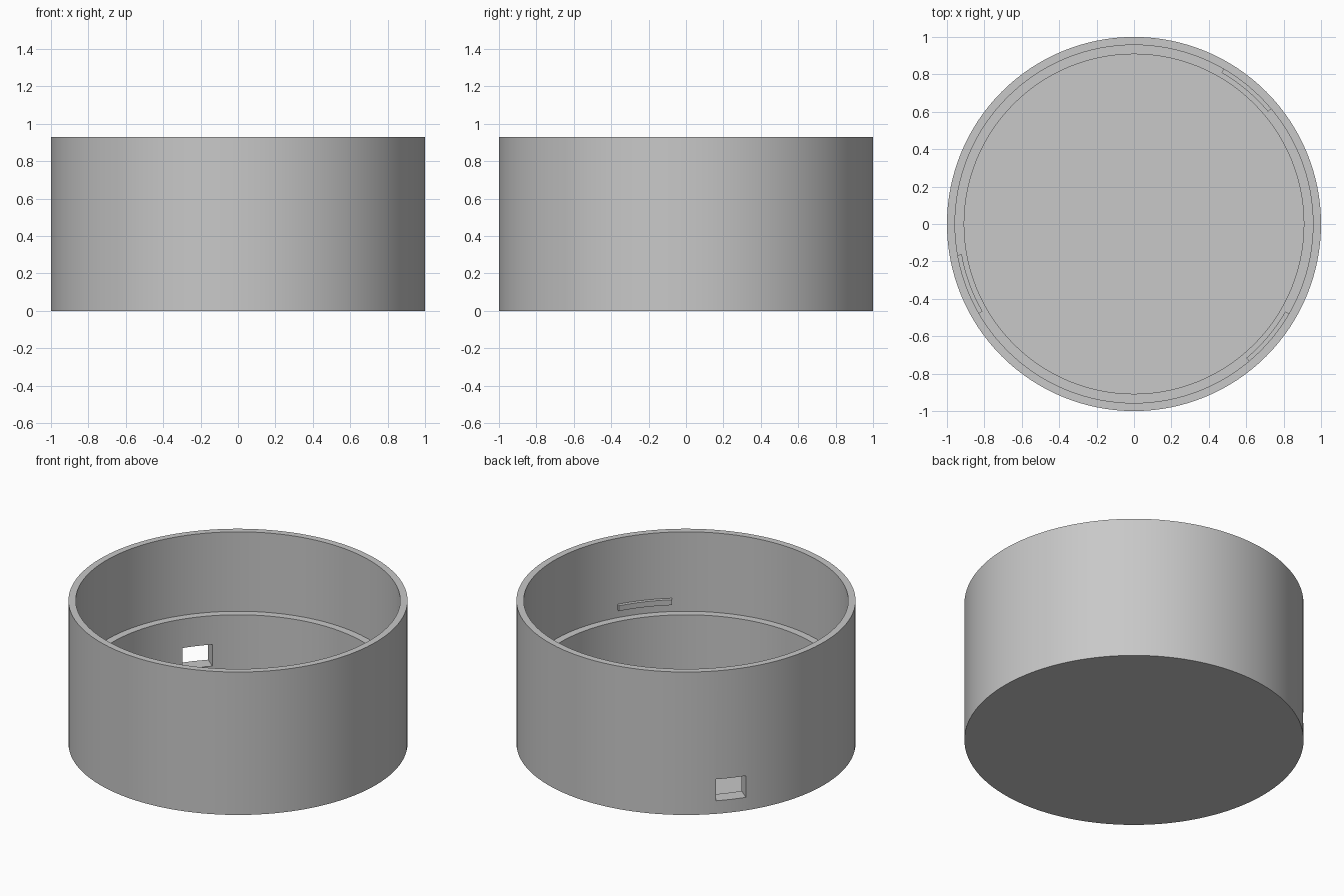
import bpy, bmesh, math
from mathutils import Matrix, Vector

if "Cube" in bpy.data.objects:
    bpy.data.objects.remove(bpy.data.objects["Cube"])

grey = bpy.data.materials.new("grey_plastic")
grey.diffuse_color = (0.58, 0.58, 0.58, 1)
grey.use_nodes = True
grey.node_tree.nodes["Principled BSDF"].inputs["Base Color"].default_value = grey.diffuse_color

R_OUT, R_RIM, R_LOW, R_TAB = 1.0, 0.957, 0.908, 0.935
HEIGHT, LEDGE, FLOOR = 0.93, 0.413, 0.045


def revolve(name, profile, start, sweep, steps, closed):
    """Sweep an (r, z) profile around the z axis; angles in degrees."""
    bm = bmesh.new()
    turn = Matrix.Rotation(math.radians(start), 3, 'Z')
    verts = [bm.verts.new(turn @ Vector((r, 0, z))) for r, z in profile]
    geom = [bm.edges.new(pair) for pair in zip(verts, verts[1:])]
    if closed:
        geom.append(bm.edges.new((verts[-1], verts[0])))
    bmesh.ops.spin(bm, geom=verts + geom, cent=(0, 0, 0), axis=(0, 0, 1),
                   angle=math.radians(sweep), steps=steps)
    bmesh.ops.remove_doubles(bm, verts=bm.verts, dist=1e-4)
    if sweep < 360:  # cap the two open ends
        bmesh.ops.holes_fill(bm, edges=[e for e in bm.edges if e.is_boundary], sides=0)
    bmesh.ops.recalc_face_normals(bm, faces=bm.faces)
    mesh = bpy.data.meshes.new(name)
    bm.to_mesh(mesh)
    bm.free()
    mesh.materials.append(grey)
    obj = bpy.data.objects.new(name, mesh)
    bpy.context.collection.objects.link(obj)
    return obj


def activate(obj):
    bpy.ops.object.select_all(action='DESELECT')
    obj.select_set(True)
    bpy.context.view_layer.objects.active = obj


# Round open housing with a thick lower wall forming a ledge
housing = revolve("housing", [
    (0, 0), (R_OUT, 0), (R_OUT, HEIGHT), (R_RIM, HEIGHT), (R_RIM, LEDGE),
    (R_LOW, LEDGE), (R_LOW, FLOOR), (0, FLOOR)], 0, 360, 128, False)

# Rectangular cable opening through the lower wall
angle = math.radians(140.4)
bpy.ops.mesh.primitive_cube_add(
    size=1, location=(0.95 * math.cos(angle), 0.95 * math.sin(angle), 0.155),
    rotation=(0, 0, angle))
cutter = bpy.context.object
cutter.name = "opening_cutter"
cutter.scale = (0.3, 0.183, 0.14)
cutter.hide_render = True
cut = housing.modifiers.new("opening", 'BOOLEAN')
cut.operation = 'DIFFERENCE'
cut.solver = 'EXACT'
cut.object = cutter
activate(housing)
bpy.ops.object.modifier_apply(modifier=cut.name)
bpy.data.objects.remove(cutter, do_unlink=True)
bpy.ops.object.shade_smooth_by_angle(angle=math.radians(30))

# Three locking tabs on the inner wall above the ledge
for i, start in enumerate((40, 190, 310)):
    tab = revolve(f"locking_tab_{i + 1}", [
        (R_TAB, 0.465), (R_RIM + 0.01, 0.465), (R_RIM + 0.01, 0.50), (R_TAB, 0.50)],
        start, 20, 8, True)
    activate(tab)
    bpy.ops.object.shade_smooth_by_angle(angle=math.radians(30))
